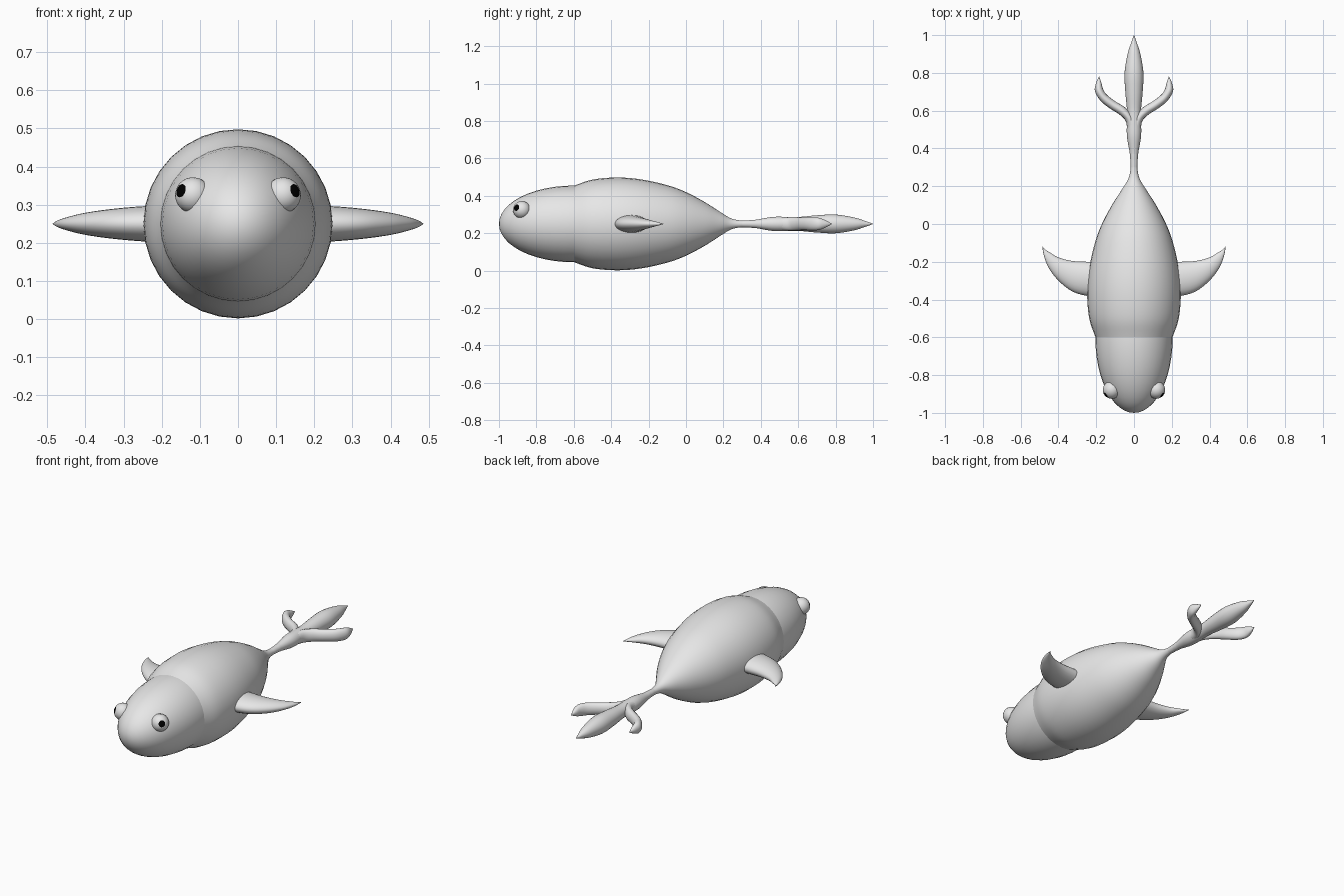
import bpy, bmesh, math
from mathutils import Vector, Matrix

MID = 0.25  # height of the body axis

if "Cube" in bpy.data.objects:
    bpy.data.objects.remove(bpy.data.objects["Cube"])


def material(name, value):
    mat = bpy.data.materials.new(name)
    mat.use_nodes = True
    color = (value, value, value, 1)
    mat.diffuse_color = color
    mat.node_tree.nodes["Principled BSDF"].inputs["Base Color"].default_value = color
    return mat


grey = material("pale grey", 0.8)
black = material("black", 0.0)


def finish(name, bm, mats):
    bmesh.ops.recalc_face_normals(bm, faces=bm.faces)
    mesh = bpy.data.meshes.new(name)
    bm.to_mesh(mesh)
    bm.free()
    for mat in mats:
        mesh.materials.append(mat)
    obj = bpy.data.objects.new(name, mesh)
    bpy.context.collection.objects.link(obj)
    bpy.ops.object.select_all(action='DESELECT')
    obj.select_set(True)
    bpy.context.view_layer.objects.active = obj
    bpy.ops.object.shade_smooth_by_angle(angle=math.radians(50))
    return obj


def smooth_stations(stations, steps):
    """Catmull-Rom interpolation between the cross-section stations."""
    pts = [Vector(s) for s in stations]
    pts = [pts[0] * 2 - pts[1]] + pts + [pts[-1] * 2 - pts[-2]]
    out = []
    for a, b, c, d in zip(pts, pts[1:], pts[2:], pts[3:]):
        for i in range(steps):
            t = i / steps
            out.append(0.5 * (2 * b + (c - a) * t + (2 * a - 5 * b + 4 * c - d) * t * t
                              + (3 * b - a - 3 * c + d) * t ** 3))
    return out + [pts[-2]]


def loft(name, stations, sides=24, steps=5, mirror=1):
    """Elliptical rings, each spanning two edge points (x, y, x, y) with a half height."""
    bm = bmesh.new()
    rings = []
    for x1, y1, x2, y2, h in smooth_stations(stations, steps):
        ring = []
        for k in range(sides):
            a = math.tau * k / sides
            t = 0.5 + 0.5 * math.cos(a)
            ring.append(bm.verts.new((mirror * (x1 + (x2 - x1) * t), y1 + (y2 - y1) * t,
                                      MID + max(h, 0.0005) * math.sin(a))))
        rings.append(ring)
    for r, s in zip(rings, rings[1:]):
        for k in range(sides):
            j = (k + 1) % sides
            bm.faces.new((r[k], r[j], s[j], s[k]))
    bm.faces.new(rings[0])
    bm.faces.new(rings[-1])
    return finish(name, bm, [grey])


def round_stations(profile):
    return [(-r, y, r, y, r) for y, r in profile]


# Body, narrowing into the tail stalk
loft("body", round_stations([
    (-0.6, 0.204), (-0.5, 0.237), (-0.37, 0.248), (-0.24, 0.238), (-0.1, 0.207),
    (0, 0.17), (0.1, 0.117), (0.18, 0.066), (0.24, 0.03), (0.3, 0.018), (0.37, 0.022)]),
    sides=32)

# Tail stalk and middle lobe
loft("tail_middle_lobe", round_stations([
    (0.3, 0.018), (0.37, 0.022), (0.46, 0.037), (0.53, 0.038), (0.6, 0.037),
    (0.7, 0.046), (0.8, 0.05), (0.9, 0.034), (0.96, 0.015), (1.0, 0.001)]))

# Head
bm = bmesh.new()
bmesh.ops.create_uvsphere(bm, u_segments=32, v_segments=24, radius=1, matrix=(
    Matrix.Translation((0, -0.6, MID)) @ Matrix.Diagonal((0.205, 0.4, 0.205, 1))
    @ Matrix.Rotation(math.pi / 2, 4, 'X')))
finish("head", bm, [grey])

for side, m in (("left", 1), ("right", -1)):
    # Side fin: leading edge, trailing edge, half thickness
    loft(side + "_side_fin", [
        (0.15, -0.385, 0.15, -0.2, 0.05), (0.25, -0.38, 0.25, -0.2, 0.046),
        (0.33, -0.355, 0.33, -0.195, 0.039), (0.4, -0.3, 0.4, -0.177, 0.029),
        (0.45, -0.235, 0.442, -0.153, 0.018), (0.475, -0.175, 0.47, -0.135, 0.009),
        (0.486, -0.12, 0.485, -0.119, 0.001)], mirror=m)

    # Curved side lobe of the tail
    loft(side + "_tail_lobe", [
        (0.036, 0.47, -0.02, 0.49, 0.03), (0.042, 0.54, 0.0, 0.56, 0.036),
        (0.075, 0.578, 0.045, 0.615, 0.036), (0.125, 0.61, 0.1, 0.65, 0.034),
        (0.175, 0.65, 0.145, 0.685, 0.035), (0.206, 0.7, 0.164, 0.715, 0.033),
        (0.203, 0.74, 0.172, 0.745, 0.021), (0.186, 0.78, 0.184, 0.78, 0.001)],
        sides=16, mirror=m)

    # Eye with the pupil as the cap around its pole
    gaze = Vector((m * 0.72, -0.63, 0.27)).normalized()
    center = Vector((m * 0.118, -0.878, MID + 0.075))
    bm = bmesh.new()
    bmesh.ops.create_uvsphere(bm, u_segments=24, v_segments=16, radius=0.047, matrix=(
        Matrix.Translation(center) @ gaze.to_track_quat('Z', 'Y').to_matrix().to_4x4()))
    for face in bm.faces:
        direction = (face.calc_center_median() - center).normalized()
        if direction.angle(gaze) < math.radians(22):
            face.material_index = 1
    finish(side + "_eye", bm, [grey, black])
